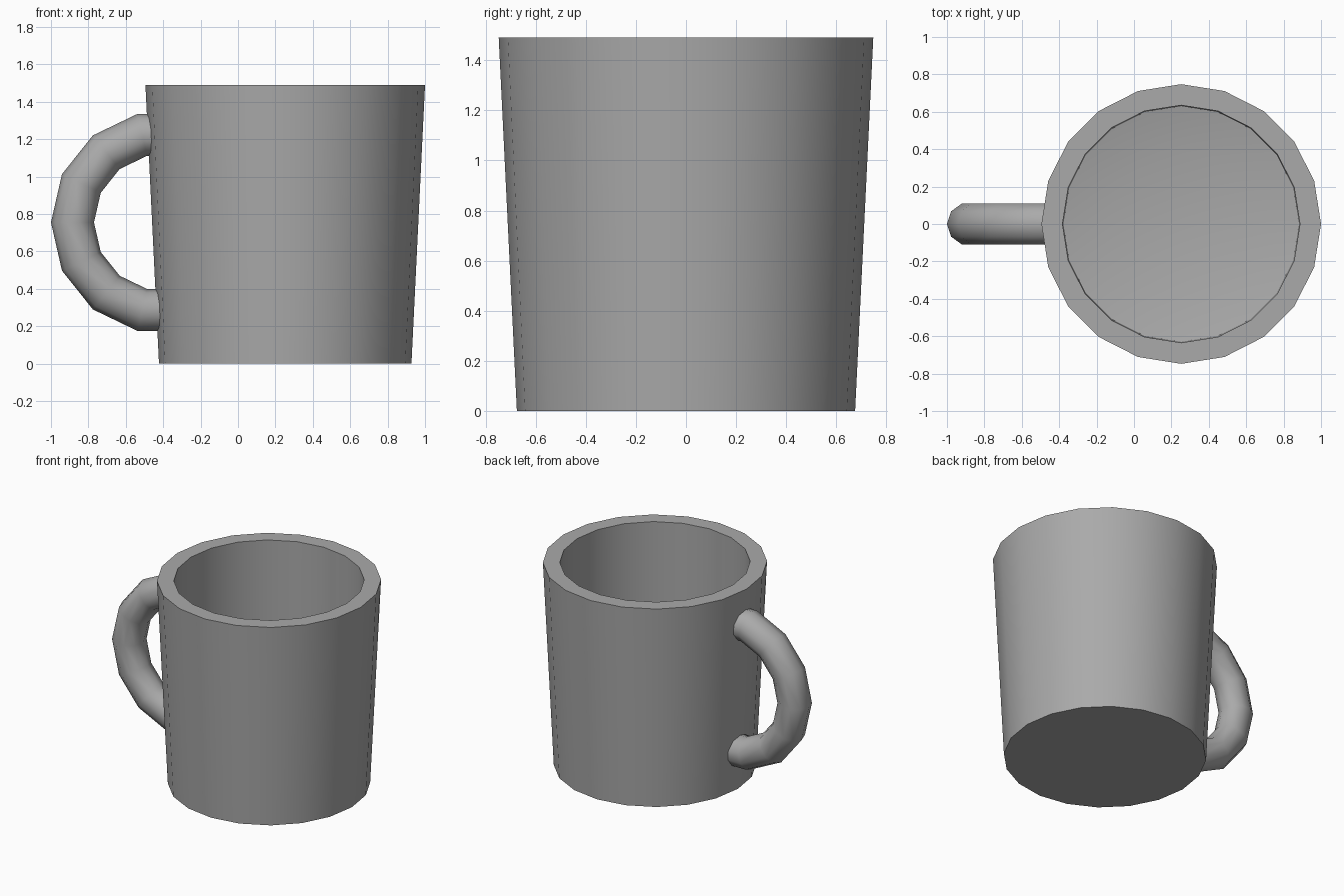
import bpy
import bmesh
from math import cos, sin, pi, radians
from mathutils import Vector

cube = bpy.data.objects.get("Cube")
if cube:
    bpy.data.objects.remove(cube, do_unlink=True)

# Single grey ceramic
GREY = (0.4, 0.4, 0.4, 1.0)
ceramic = bpy.data.materials.new("grey ceramic")
ceramic.use_nodes = True
ceramic.diffuse_color = GREY
ceramic.node_tree.nodes["Principled BSDF"].inputs["Base Color"].default_value = GREY


def loft(name, rings):
    """Skin a list of closed rings and cap both ends."""
    bm = bmesh.new()
    loops = [[bm.verts.new(p) for p in ring] for ring in rings]
    for a, b in zip(loops, loops[1:]):
        n = len(a)
        for i in range(n):
            j = (i + 1) % n
            bm.faces.new((a[i], a[j], b[j], b[i]))
    bm.faces.new(loops[0])
    bm.faces.new(loops[-1])
    bmesh.ops.recalc_face_normals(bm, faces=bm.faces)
    mesh = bpy.data.meshes.new(name)
    bm.to_mesh(mesh)
    bm.free()
    mesh.materials.append(ceramic)
    obj = bpy.data.objects.new(name, mesh)
    bpy.context.collection.objects.link(obj)
    bpy.ops.object.select_all(action='DESELECT')
    obj.select_set(True)
    bpy.context.view_layer.objects.active = obj
    bpy.ops.object.shade_smooth_by_angle(angle=radians(40))
    return obj


# Tapered cup: outside, rim, inner wall and shallow dished floor
CUP_X, SIDES = 0.2525, 20
profile = [(0.675, 0), (0.7475, 1.49), (0.635, 1.49), (0.63, 0.15), (0.38, 0.1)]
loft("cup", [[(CUP_X + r * cos(2 * pi * i / SIDES), r * sin(2 * pi * i / SIDES), z)
              for i in range(SIDES)] for r, z in profile])

# Round handle: an arc of a ring whose ends run level into the cup wall
CENTRE = Vector((-0.405, 0, 0.755))
MAJOR, MINOR, STEPS, TUBE = 0.48, 0.115, 14, 10


def handle_ring(angle):
    out = Vector((-cos(angle), 0, sin(angle)))
    return [CENTRE + out * (MAJOR + MINOR * cos(t)) + Vector((0, MINOR * sin(t), 0))
            for t in (2 * pi * k / TUBE for k in range(TUBE))]


arc = [handle_ring(2 * pi * k / STEPS) for k in range(-3, 4)]
ends = [[Vector((-0.4, p.y, p.z)) for p in handle_ring(s * 6 * pi / STEPS)] for s in (-1, 1)]
loft("handle", [ends[0]] + arc + [ends[1]])
